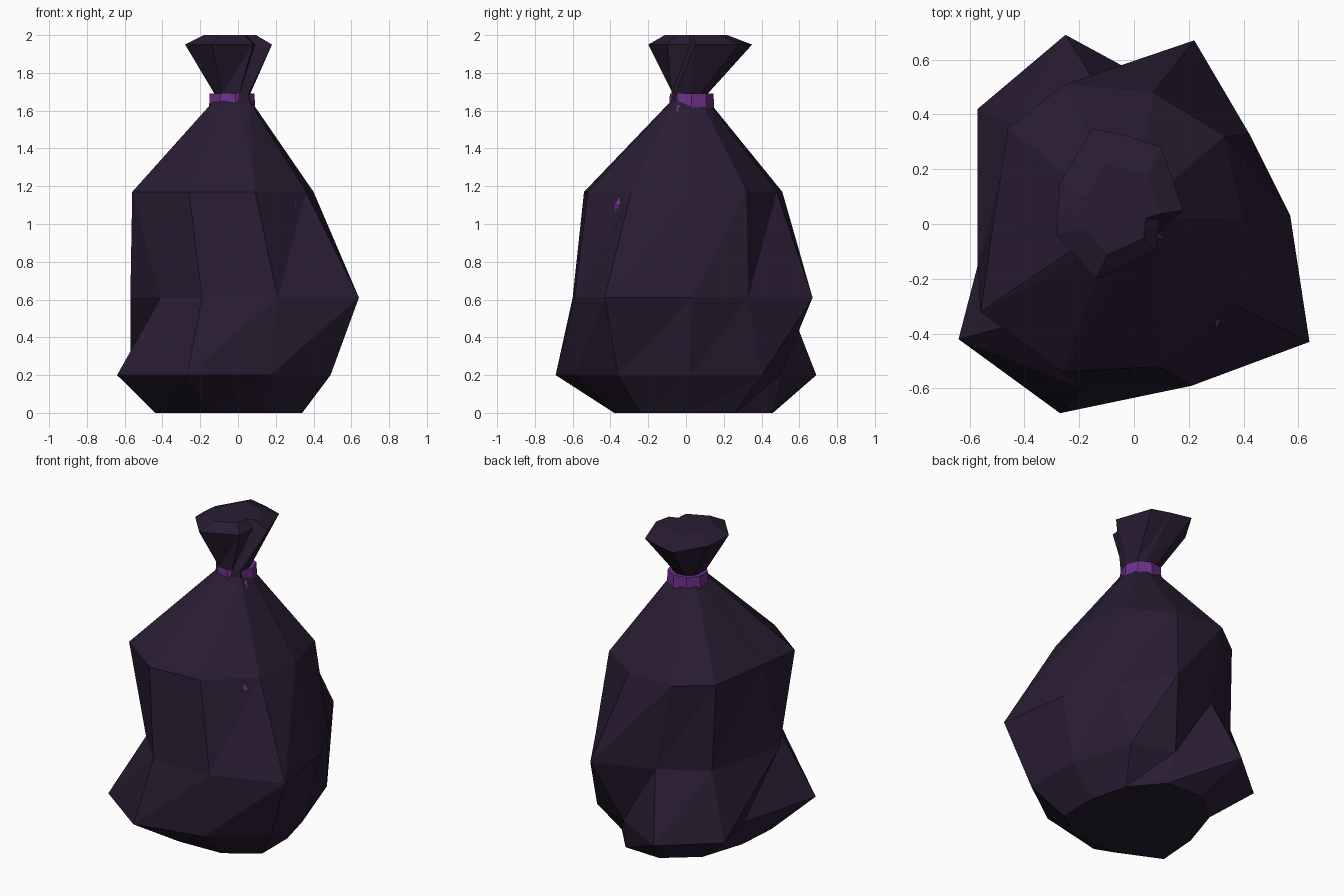
import bpy, bmesh, math

if "Cube" in bpy.data.objects:
    bpy.data.objects.remove(bpy.data.objects["Cube"])


def material(name, color):
    m = bpy.data.materials.new(name)
    m.diffuse_color = (*color, 1)
    m.use_nodes = True
    m.node_tree.nodes["Principled BSDF"].inputs["Base Color"].default_value = m.diffuse_color
    return m


def make_object(name, bm, mat):
    bmesh.ops.recalc_face_normals(bm, faces=bm.faces)
    me = bpy.data.meshes.new(name)
    bm.to_mesh(me)
    bm.free()
    me.materials.append(mat)
    ob = bpy.data.objects.new(name, me)
    bpy.context.collection.objects.link(ob)
    return ob


def loft(name, rings, mat, closed=False):
    """Skin a stack of (z, outline) rings with triangles; cap or join the ends."""
    bm = bmesh.new()
    loops = [[bm.verts.new((x, y, z)) for x, y in pts] for z, pts in rings]
    pairs = list(zip(loops, loops[1:]))
    if closed:
        pairs.append((loops[-1], loops[0]))
    for lo, hi in pairs:
        n = len(lo)
        for i in range(n):
            j = (i + 1) % n
            bm.faces.new((lo[i], lo[j], hi[j]))
            bm.faces.new((lo[i], hi[j], hi[i]))
    if not closed:
        bm.faces.new(loops[0][::-1])
        bm.faces.new(loops[-1])
    return make_object(name, bm, mat)


def scaled(pts, k, cx, cy):
    return [(cx + (x - cx) * k, cy + (y - cy) * k) for x, y in pts]


bag_mat = material("dark_plastic", (0.022, 0.012, 0.032))
tie_mat = material("purple_tie", (0.15, 0.03, 0.25))

# Bag outlines, ten crumpled folds running anticlockwise from the front left
base = [(-.44, -.25), (-.16, -.38), (.14, -.37), (.34, -.24), (.34, .02),
        (.28, .26), (.12, .45), (-.13, .46), (-.33, .30), (-.42, .02)]
low = [(-.64, -.42), (-.27, -.69), (.17, -.59), (.49, -.36), (.48, .02),
       (.36, .40), (.10, .50), (-.25, .69), (-.57, .42), (-.50, .12)]
belly = [(-.41, -.36), (-.19, -.60), (.21, -.59), (.64, -.43), (.57, .03),
         (.42, .33), (.22, .67), (-.15, .53), (-.44, .36), (-.57, -.15)]
shoulder = [(-.56, -.32), (-.26, -.54), (.09, -.52), (.36, -.29), (.40, .02),
            (.33, .32), (.07, .48), (-.25, .51), (-.46, .35), (-.52, -.04)]
neck = [(-.13, -.03), (-.09, -.075), (.01, -.08), (.06, -.06), (.07, .02),
        (.05, .08), (.01, .11), (-.07, .12), (-.12, .08), (-.13, .03)]
flare = [(-.28, -.04), (-.14, -.20), (.08, -.10), (.09, .02), (.18, .05),
         (.10, .28), (-.02, .32), (-.15, .35), (-.27, .15), (-.28, .05)]

# Bag body with tied neck and flared top
loft("bag", [(0, base), (.2, low), (.61, belly), (1.17, shoulder),
             (1.65, neck), (1.69, scaled(neck, .95, -.03, .02)),
             (1.95, flare), (2.0, scaled(flare, .6, -.03, .02))], bag_mat)

# Tie band around the neck
outer = [(-.035 + .127 * math.cos(math.tau * i / 9), .03 + .122 * math.sin(math.tau * i / 9))
         for i in range(9)]
inner = scaled(outer, .75, -.035, .03)
loft("tie_band", [(1.60, outer), (1.69, scaled(outer, .96, -.035, .03)),
                  (1.69, inner), (1.60, inner)], tie_mat, closed=True)


# Tie tails, slim wedges mostly buried in the bag folds
def tail(name, path, w):
    bm = bmesh.new()
    prev = None
    for x, y, z in path:
        tri = [bm.verts.new(p) for p in
               ((x - w, y + .02, z), (x + w, y + .02, z), (x, y - .008, z))]
        if prev:
            for i in range(3):
                j = (i + 1) % 3
                bm.faces.new((prev[i], prev[j], tri[j], tri[i]))
        else:
            bm.faces.new(tri)
        prev = tri
    bm.faces.new(prev[::-1])
    make_object(name, bm, tie_mat)


tail("tie_tail_right", [(.07, -.05, 1.63), (.19, -.17, 1.38), (.29, -.32, 1.18),
                        (.30, -.375, 1.10), (.29, -.36, 1.03)], .014)
tail("tie_tail_left", [(-.14, -.02, 1.63), (-.165, -.045, 1.57), (-.19, -.06, 1.5)], .012)
